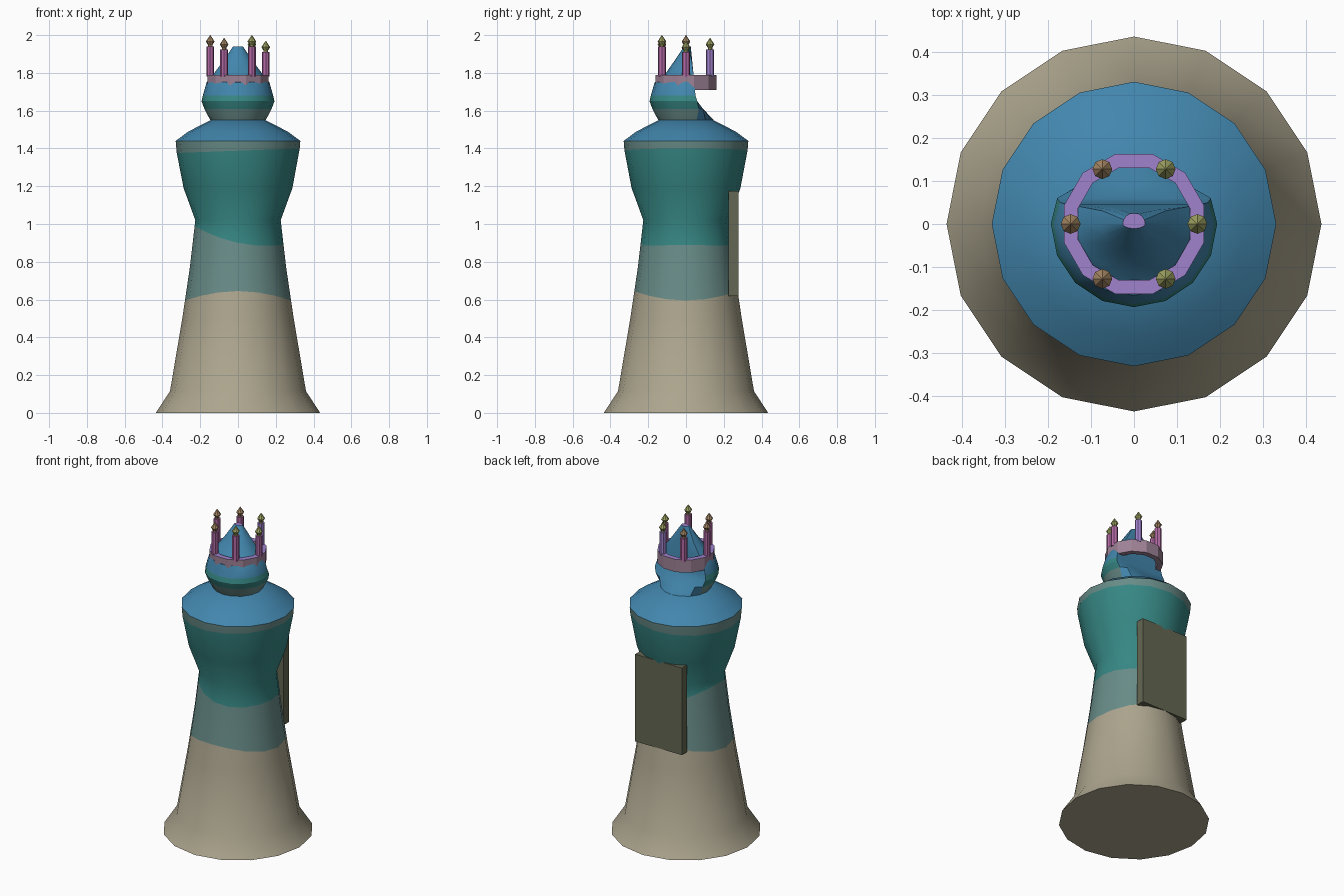
import bpy, bmesh, math

if "Cube" in bpy.data.objects:
    bpy.data.objects.remove(bpy.data.objects["Cube"])

def mat(name, r, g, b):
    m = bpy.data.materials.new(name)
    lin = [((c / 255 + 0.055) / 1.055) ** 2.4 for c in (r, g, b)]
    m.diffuse_color = (*lin, 1)
    m.use_nodes = True
    m.node_tree.nodes["Principled BSDF"].inputs["Base Color"].default_value = m.diffuse_color
    return m

SAND = mat("sand", 172, 165, 142)
GREY = mat("grey teal", 104, 140, 136)
TEAL = mat("teal", 54, 135, 132)
BLUE = mat("blue", 66, 134, 173)
OLIVE = mat("dark olive", 100, 103, 83)
PURPLE = mat("purple", 160, 130, 205)
MAUVE = mat("mauve", 158, 130, 150)
PINK = mat("pink", 178, 105, 165)
TAN = mat("tan", 165, 135, 100)
LIME = mat("olive green", 158, 162, 98)

def ring_points(r, z, n=16, offset=0.0, cx=0, cy=0):
    return [(cx + r * math.cos(offset + 2 * math.pi * i / n),
             cy + r * math.sin(offset + 2 * math.pi * i / n), z) for i in range(n)]

def loft(name, rings, mats, rule, smooth=True, closed=False):
    """Skin a stack of rings; rule(face centre, normal, band) gives the material slot."""
    bm = bmesh.new()
    vs = [[bm.verts.new(p) for p in ring] for ring in rings]
    n = len(rings[0])
    bands = list(zip(vs, vs[1:] + vs[:1])) if closed else list(zip(vs, vs[1:]))
    made = []
    for k, (a, b) in enumerate(bands):
        for i in range(n):
            j = (i + 1) % n
            made.append((bm.faces.new((a[i], a[j], b[j], b[i])), k))
    if not closed:
        made.append((bm.faces.new(vs[0][::-1]), 0))
        made.append((bm.faces.new(vs[-1]), len(bands)))
    bmesh.ops.recalc_face_normals(bm, faces=bm.faces)
    for f, k in made:
        f.normal_update()
        f.material_index = rule(f.calc_center_median(), f.normal, k)
    me = bpy.data.meshes.new(name)
    bm.to_mesh(me)
    bm.free()
    for m in mats:
        me.materials.append(m)
    ob = bpy.data.objects.new(name, me)
    bpy.context.collection.objects.link(ob)
    if smooth:
        bpy.ops.object.select_all(action='DESELECT')
        ob.select_set(True)
        bpy.context.view_layer.objects.active = ob
        bpy.ops.object.shade_smooth_by_angle(angle=math.radians(32))
    return ob

# Body: turned profile with wavy colour boundaries
PROFILE = [(0, .435), (.115, .36), (.5, .295), (.77, .255), (1.02, .226), (1.19, .288),
           (1.38, .325), (1.44, .33), (1.49, .262), (1.55, .145)]

def radius(z):
    for (z0, r0), (z1, r1) in zip(PROFILE, PROFILE[1:]):
        if z <= z1:
            return r0 + (r1 - r0) * (z - z0) / (z1 - z0)
    return PROFILE[-1][1]

def wavy(fn):
    pts = []
    for i in range(16):
        a = 2 * math.pi * i / 16
        z = fn(a)
        pts.append((radius(z) * math.cos(a), radius(z) * math.sin(a), z))
    return pts

low = wavy(lambda a: .62 - .025 * math.cos(2 * a))
mid = wavy(lambda a: .92 - .05 * math.cos(a) + .02 * math.cos(2 * a))
high = wavy(lambda a: 1.388 + .012 * math.cos(a))
P = [ring_points(r, z) for z, r in PROFILE]
body_rings = P[:3] + [low, P[3], mid, P[4], P[5], high] + P[7:]
body_slots = [0, 0, 0, 1, 1, 2, 2, 2, 1, 3, 3, 3]
loft("robe_body", body_rings, [SAND, GREY, TEAL, BLUE],
     lambda c, n, k: body_slots[k])

# Head: round in front, cut away at the back, pointed on top
HEAD = [(1.55, .147, .15, 1), (1.61, .178, .09, 1), (1.65, .193, .06, 1), (1.68, .186, .05, 1),
        (1.75, .166, .045, 1), (1.79, .133, .04, .85), (1.86, .08, .033, .8), (1.94, .026, .025, .4)]
head_rings = [[(x, min(y * (s if y < 0 else 1), cap), z) for x, y, z in ring_points(r, z)]
              for z, r, cap, s in HEAD]

def head_rule(c, n, k):
    if k == len(HEAD) - 1:
        return 3
    if c.y > .045 or c.z > 1.68:
        return 2
    return 0 if c.z < 1.61 else 1

loft("head", head_rings, [GREY, TEAL, BLUE, PURPLE], head_rule)

# Crown band
off = math.pi / 12
band = [ring_points(r, z, 12, off) for r, z in
        ((.168, 1.71), (.168, 1.79), (.135, 1.79), (.135, 1.71))]
loft("crown_band", band, [MAUVE, PURPLE], lambda c, n, k: 1 if n.z > .5 else 0,
     smooth=False, closed=True)

# Crown posts with pointed finials (angle in degrees, tip height)
for i, (deg, top) in enumerate([(0, 1.97), (60, 1.985), (120, 1.985),
                                (180, 2.0), (240, 1.985), (300, 2.0)]):
    cx, cy = .147 * math.cos(math.radians(deg)), .147 * math.sin(math.radians(deg))
    loft(f"crown_post_{i}",
         [ring_points(.021, z, 8, 0, cx, cy) for z in (1.78, top - .06)],
         [PURPLE if i == 1 else PINK], lambda c, n, k: 0)
    loft(f"crown_finial_{i}",
         [ring_points(r, top - d, 8, 0, cx, cy) for r, d in
          ((.012, .062), (.012, .052), (.023, .034), (.001, 0))],
         [LIME if cx > 0 else TAN], lambda c, n, k: 0, smooth=False)

# Panel on the back
loft("back_panel",
     [[(-.165, .224, z), (.165, .224, z), (.165, .277, z), (-.165, .277, z)] for z in (.62, 1.175)],
     [OLIVE], lambda c, n, k: 0, smooth=False)
